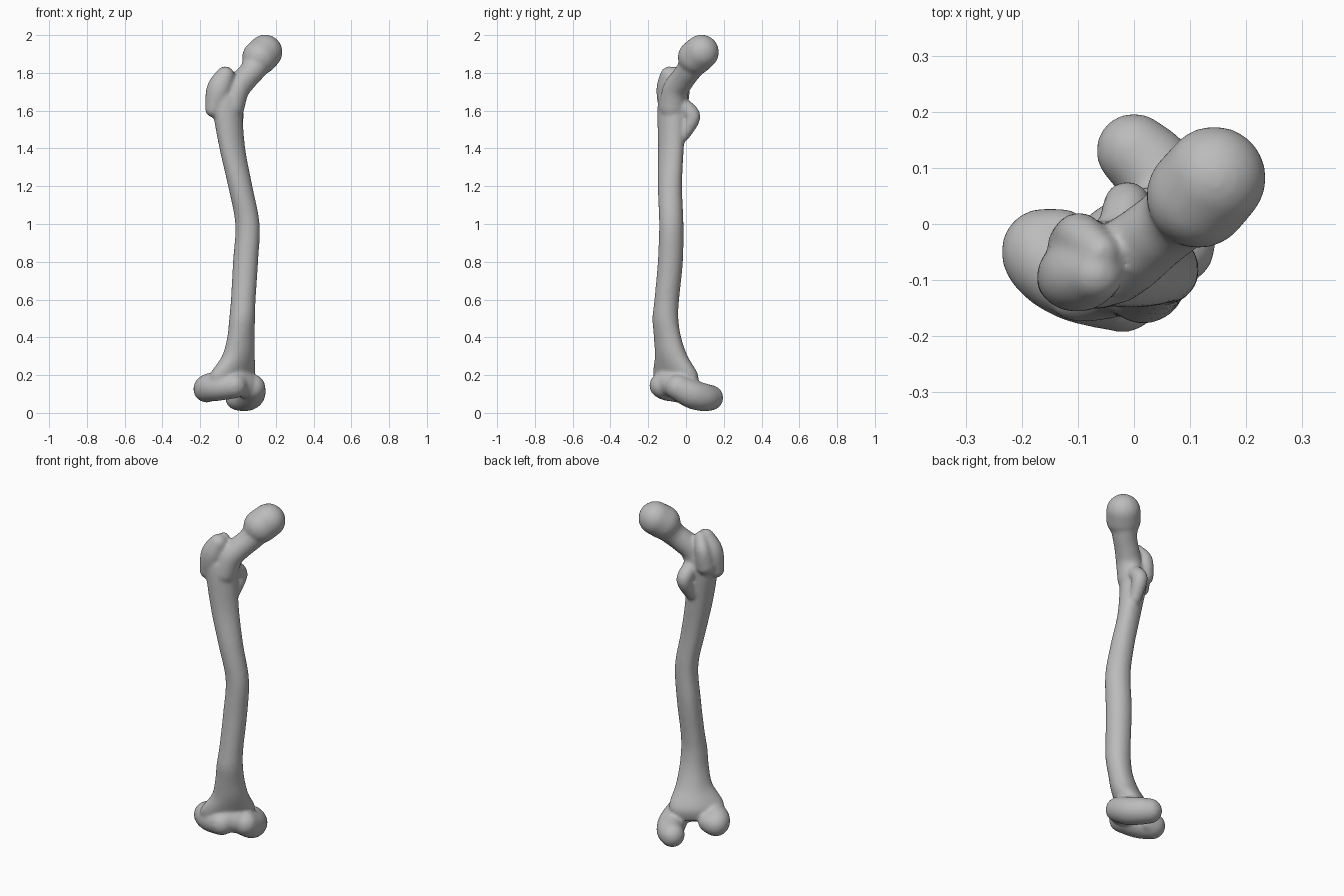
import bpy, bmesh, math
from mathutils import Matrix, Vector

cube = bpy.data.objects.get("Cube")
if cube:
    bpy.data.objects.remove(cube, do_unlink=True)

bone = bpy.data.materials.new("bone_grey")
bone.use_nodes = True
GREY = (0.5, 0.5, 0.5, 1)
bone.diffuse_color = GREY
bone.node_tree.nodes["Principled BSDF"].inputs["Base Color"].default_value = GREY

bm = bmesh.new()
TURN = math.radians(45)      # the bone's own side-to-side axis, seen from above


def spline(points, steps):
    """Smooth samples through a list of tuples."""
    pts = [Vector(p) for p in points]
    pts = [pts[0]] + pts + [pts[-1]]
    out = []
    for a, b, c, d in zip(pts, pts[1:], pts[2:], pts[3:]):
        for i in range(steps):
            t = i / steps
            out.append(b + (c - a) * t / 2 + (a * 2 - b * 5 + c * 4 - d) * t * t / 2
                       + (b * 3 - a - c * 3 + d) * t ** 3 / 2)
    return out + [pts[-1]]


def chain(*balls, steps=6):
    """Rounded lump swept along balls given as x, y, z, radius."""
    for x, y, z, r in spline(balls, steps):
        bmesh.ops.create_icosphere(bm, subdivisions=3, radius=r,
                                   matrix=Matrix.Translation((x, y, z)))


def loft(sections, sides=32):
    """Upright tube of turned ovals with a ridge down the back."""
    rings = []
    for x, y, z, wide, deep in spline(sections, 5):
        ring = []
        for i in range(sides):
            a = math.tau * i / sides
            ridge = 1 + 0.07 * max(0, math.sin(a)) ** 10
            p = Matrix.Rotation(TURN, 3, "Z") @ Vector(
                (wide * math.cos(a), deep * ridge * math.sin(a), 0))
            ring.append(bm.verts.new(p + Vector((x, y, z))))
        rings.append(ring)
    for low, high in zip(rings, rings[1:]):
        for i in range(sides):
            j = (i + 1) % sides
            bm.faces.new((low[i], low[j], high[j], high[i]))
    bm.faces.new(rings[0][::-1])
    bm.faces.new(rings[-1])


# shaft: x, y, z, half width, half depth
loft([(-.04, -.05, .13, .13, .06), (-.03, -.055, .2, .15, .08),
      (.002, -.078, .3, .1, .072), (.015, -.098, .4, .08, .064),
      (.022, -.109, .5, .071, .066), (.028, -.102, .6, .065, .066),
      (.04, -.083, .8, .065, .068), (.05, -.078, 1, .063, .066),
      (.012, -.085, 1.2, .067, .062), (-.03, -.08, 1.4, .076, .06),
      (-.055, -.074, 1.6, .085, .07), (-.05, -.07, 1.68, .08, .065)])

# neck and ball head
chain((-.04, -.07, 1.62, .075), (-.01, -.055, 1.71, .07),
      (.035, -.02, 1.765, .066), (.075, .012, 1.81, .067), (.11, .05, 1.87, .08))
chain((.115, .05, 1.882, .094), (.143, .082, 1.91, .093))

# large outer knob with its hooked rear ridge
chain((-.128, -.098, 1.61, .047), (-.1, -.09, 1.71, .068), (-.068, -.088, 1.785, .05))
chain((-.1, -.04, 1.65, .055), (-.095, -.022, 1.74, .042), (-.06, -.05, 1.8, .034))

# small inner knob
chain((-.02, -.01, 1.62, .045), (-.012, .034, 1.565, .043), (-.02, -.015, 1.47, .035))

# outer knuckle
chain((-.02, -.125, .145, .069), (-.1, -.1, .14, .076),
      (-.15, -.07, .135, .075), (-.165, -.043, .125, .07), (-.13, -.03, .13, .058))

# inner knuckle
chain((.075, -.04, .135, .07), (.068, .03, .1, .077),
      (.04, .09, .083, .075), (.0, .13, .08, .068))

# bridge across the front between the knuckles
chain((-.01, -.09, .16, .075), (.03, -.065, .15, .07))

bmesh.ops.recalc_face_normals(bm, faces=bm.faces)
mesh = bpy.data.meshes.new("thigh_bone")
bm.to_mesh(mesh)
bm.free()
mesh.materials.append(bone)
obj = bpy.data.objects.new("thigh_bone", mesh)
bpy.context.collection.objects.link(obj)

# fuse the parts into one skin and soften the joins
fuse = obj.modifiers.new("fuse", "REMESH")
fuse.mode = "VOXEL"
fuse.voxel_size = 0.008
fuse.use_smooth_shade = True
soften = obj.modifiers.new("soften", "SMOOTH")
soften.factor = 0.5
soften.iterations = 14
